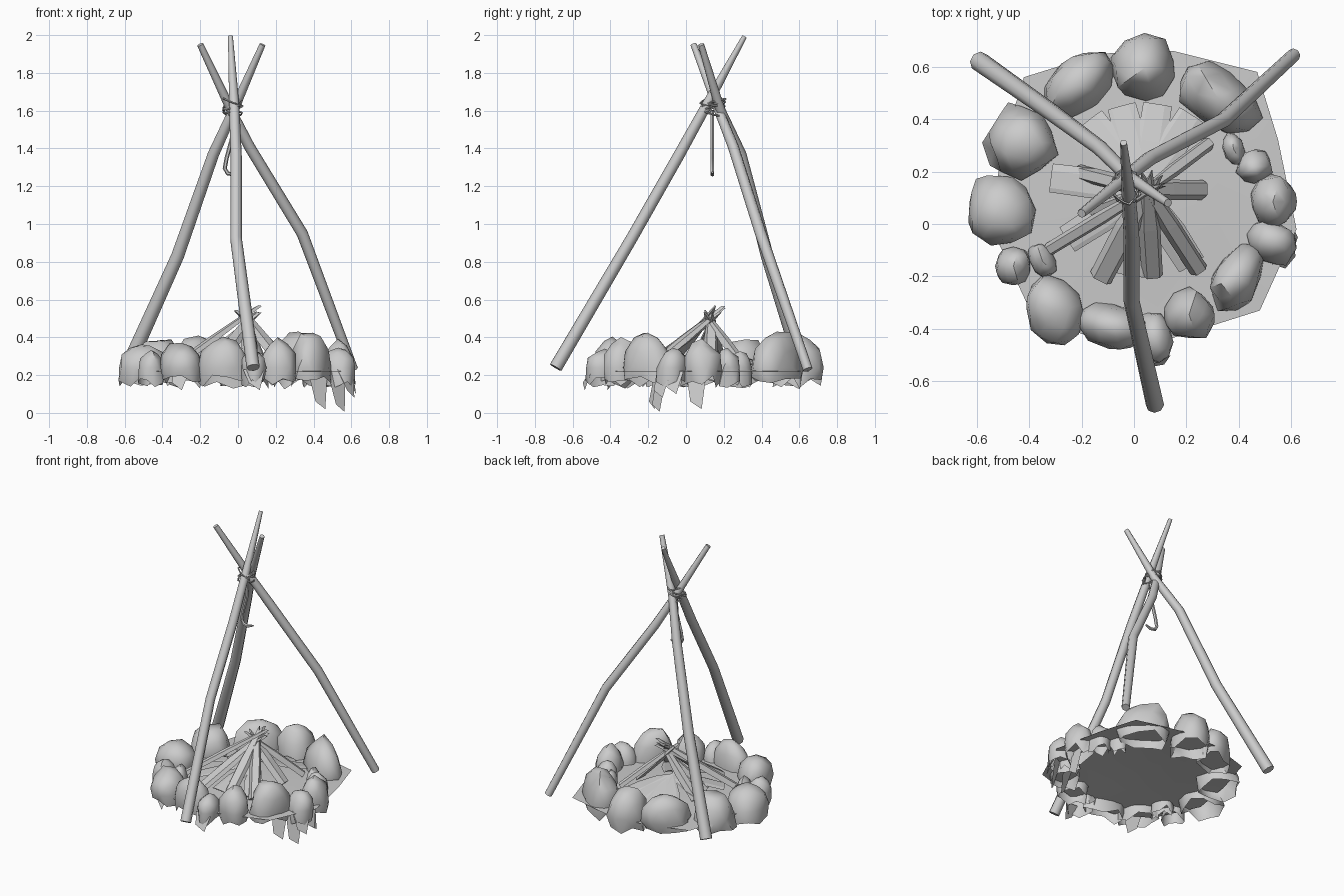
import bpy, bmesh, math, random
from mathutils import Vector, Matrix, noise

random.seed(4)
if "Cube" in bpy.data.objects:
    bpy.data.objects.remove(bpy.data.objects["Cube"])

grey = bpy.data.materials.new("plain_grey")
grey.use_nodes = True
shade = (0.6, 0.6, 0.6, 1)
grey.diffuse_color = shade
grey.node_tree.nodes["Principled BSDF"].inputs["Base Color"].default_value = shade


def finish(bm, name, smooth=None):
    mesh = bpy.data.meshes.new(name)
    bm.to_mesh(mesh)
    bm.free()
    mesh.materials.append(grey)
    obj = bpy.data.objects.new(name, mesh)
    bpy.context.collection.objects.link(obj)
    if smooth:
        bpy.ops.object.select_all(action="DESELECT")
        obj.select_set(True)
        bpy.context.view_layer.objects.active = obj
        bpy.ops.object.shade_smooth_by_angle(angle=math.radians(smooth))


def skin(bm, rings, closed=False):
    """Join section rings with quads and cap open ends."""
    for a, b in zip(rings, rings[1:] + rings[:1] if closed else rings[1:]):
        for k in range(len(a)):
            j = (k + 1) % len(a)
            bm.faces.new((a[k], a[j], b[j], b[k]))
    if not closed:
        bm.faces.new(rings[0])
        bm.faces.new(rings[-1])
    bmesh.ops.recalc_face_normals(bm, faces=bm.faces)


def tube(name, path, radii, sides=8, closed=False):
    """Sweep a round section along a path, with one radius per point."""
    bm = bmesh.new()
    pts = [Vector(p) for p in path]
    n = len(pts)
    rings = []
    for i, p in enumerate(pts):
        if closed:
            d = pts[(i + 1) % n] - pts[i - 1]
        else:
            d = pts[min(i + 1, n - 1)] - pts[max(i - 1, 0)]
        d.normalize()
        ref = Vector((0, 0, 1)) if closed or abs(d.y) > 0.9 else Vector((0, 1, 0))
        u = d.cross(ref).normalized()
        w = d.cross(u)
        angles = [math.tau * k / sides for k in range(sides)]
        rings.append([bm.verts.new(p + radii[i] * (u * math.cos(a) + w * math.sin(a)))
                      for a in angles])
    skin(bm, rings, closed)
    finish(bm, name, 50)


# Tripod poles, slightly bent
tube("front_pole", [(0.08, -0.69, 0.24), (-0.01, -0.29, 0.92), (-0.01, -0.04, 1.36),
                    (-0.02, 0.11, 1.63), (-0.04, 0.31, 1.993)],
     [0.035, 0.031, 0.03, 0.027, 0.013])
tube("left_pole", [(0.61, 0.645, 0.23), (0.34, 0.395, 0.95), (0.06, 0.25, 1.41),
                   (-0.04, 0.17, 1.61), (-0.2, 0.04, 1.95)],
     [0.026, 0.03, 0.029, 0.025, 0.017])
tube("right_pole", [(-0.59, 0.62, 0.23), (-0.32, 0.43, 0.83), (-0.13, 0.29, 1.37),
                    (-0.02, 0.18, 1.61), (0.13, 0.08, 1.95)],
     [0.039, 0.034, 0.03, 0.026, 0.016])

# Rope lashing: uneven tilted loops round the crossing
for i in range(4):
    loop = []
    tilt = random.uniform(-0.4, 0.4)
    lean = random.uniform(-0.4, 0.4)
    for k in range(14):
        a = math.tau * k / 14
        r = random.uniform(0.04, 0.058)
        x, y = r * math.cos(a), r * 1.25 * math.sin(a)
        loop.append((x - 0.03, y + 0.14, 1.59 + 0.02 * i + tilt * x + lean * y))
    tube("rope_loop", loop, [0.005] * 14, 5, closed=True)

# Hanging hook
hook = [(-0.02, 0.14, 1.6), (-0.03, 0.14, 1.46), (-0.06, 0.14, 1.35), (-0.07, 0.14, 1.295),
        (-0.055, 0.14, 1.268), (-0.02, 0.14, 1.262), (0.02, 0.14, 1.275)]
tube("pot_hook", hook, [0.011] * 6 + [0.005], 6)

# Ground sheet with an irregular rim and a slight rise in the middle
rim = [(0.62, -0.02), (0.55, 0.32), (0.47, 0.58), (0.15, 0.66), (-0.13, 0.65), (-0.42, 0.56),
       (-0.5, 0.3), (-0.55, 0.0), (-0.41, -0.3), (-0.2, -0.42), (0.1, -0.45), (0.48, -0.33)]
bm = bmesh.new()
outer = [bm.verts.new((x, y, 0.22)) for x, y in rim]
inner = [bm.verts.new((0.03 + x * 0.5, 0.06 + y * 0.5, 0.23)) for x, y in rim]
hub = bm.verts.new((0.04, 0.13, 0.25))
for i in range(len(rim)):
    j = (i + 1) % len(rim)
    bm.faces.new((outer[i], outer[j], inner[j], inner[i]))
    bm.faces.new((inner[i], inner[j], hub))
finish(bm, "ground", 30)


def log(name, foot, width, head, depth):
    """Split log leaning from the ground to the peak, with a slanted tip."""
    start = Vector((foot[0], foot[1], 0.25))
    end = Vector(head)
    d = end - start
    side = d.cross(Vector((0, 0, 1))).normalized()
    up = side.cross(d).normalized()
    section = ((-1, -0.6), (1, -0.4), (0.7, 0.5), (-0.5, 0.6))
    bm = bmesh.new()
    rings = []
    for p, s, skew in ((start, 1, 0), (start + d * 0.5, 1.05, 0), (end, 0.6, 0.05)):
        rings.append([bm.verts.new(p + side * (a * width * s / 2) + up * (b * depth * s)
                                   + d.normalized() * (skew * a)) for a, b in section])
    skin(bm, rings)
    finish(bm, name)


# Firewood stacked as a cone, tips crossing at the peak
firewood = [(-0.33, -0.1, 0.05), (-0.22, 0.2, 0.06), (-0.19, 0.04, 0.04), (-0.13, -0.21, 0.09),
            (0.07, -0.2, 0.08), (0.25, -0.18, 0.07), (0.27, 0.13, 0.075), (0.29, 0.31, 0.05)]
for x, y, w in firewood:
    peak = Vector((0.05, 0.13, random.uniform(0.5, 0.55)))
    away = (peak - Vector((x, y, peak.z))).normalized()
    log("firewood", (x, y), w, peak + away * 0.035, 0.026)

# Thin bark strips spread on the ground
for a in (60, 82, 104, 125, 172, 215, 262, 300):
    c, s = math.cos(math.radians(a)), math.sin(math.radians(a))
    log("bark_strip", (0.04 + 0.36 * c, 0.13 + 0.33 * s), 0.11,
        (0.04 + 0.04 * c, 0.13 + 0.04 * s, 0.33), 0.005)

# Ring of boulders: x, y, half width, half depth, top, turn
boulders = [(0.04, 0.595, 0.125, 0.125, 0.42, 0), (-0.21, 0.53, 0.16, 0.1, 0.41, 40),
            (-0.43, 0.31, 0.135, 0.135, 0.4, 0), (-0.51, 0.05, 0.13, 0.135, 0.37, 20),
            (-0.46, -0.16, 0.068, 0.075, 0.33, 0), (-0.35, -0.14, 0.045, 0.07, 0.31, 30),
            (-0.3, -0.335, 0.11, 0.135, 0.37, 15), (-0.08, -0.39, 0.14, 0.085, 0.41, -10),
            (0.08, -0.43, 0.065, 0.1, 0.33, 10), (0.21, -0.345, 0.1, 0.1, 0.39, 0),
            (0.395, -0.205, 0.09, 0.145, 0.43, -30), (0.53, -0.07, 0.1, 0.08, 0.34, -30),
            (0.53, 0.085, 0.09, 0.1, 0.38, 0), (0.46, 0.22, 0.068, 0.065, 0.34, 0),
            (0.38, 0.285, 0.04, 0.065, 0.32, 20), (0.32, 0.48, 0.18, 0.11, 0.43, -35)]
for i, (x, y, rx, ry, top, turn) in enumerate(boulders):
    bm = bmesh.new()
    bmesh.ops.create_icosphere(bm, subdivisions=2, radius=1)
    low = [v for v in bm.verts if v.co.z < -0.75]
    bmesh.ops.delete(bm, geom=low, context="VERTS")
    spin = Matrix.Rotation(math.radians(turn), 3, "Z")
    for v in bm.verts:
        p = v.co.copy()
        p *= 1.0 + 0.22 * noise.noise(p * 1.2 + Vector((i * 7.3, i, 0)))
        # Ragged open underside
        if v.is_boundary:
            flare = random.uniform(0.95, 1.25)
            p.x *= flare
            p.y *= flare
            p.z -= random.uniform(-0.1, 0.4)
        height = top - 0.24 if p.z > 0 else 0.12
        v.co = spin @ Vector((p.x * rx, p.y * ry, p.z * height)) + Vector((x, y, 0.24))
    finish(bm, "boulder", 48)

# Broken shards below the rim: position, outward turn, lowest point
shards = [(0.43, -0.15, -60, 0.02), (0.53, -0.13, -50, 0.005), (0.58, -0.12, -40, 0.08),
          (0.09, -0.51, -80, 0.12), (-0.3, -0.38, -120, 0.12), (0.52, 0.06, 5, 0.02),
          (0.59, -0.06, -20, 0.1)]
for x, y, turn, low in shards:
    out = Vector((math.cos(math.radians(turn)), math.sin(math.radians(turn)), 0))
    across = Vector((-out.y, out.x, 0))
    base = Vector((x, y, 0))
    bm = bmesh.new()
    corners = [(-0.06, 0.23, -0.02), (0.05, 0.22, 0), (0.02, low, 0.03), (-0.04, low + 0.04, 0.03)]
    bm.faces.new([bm.verts.new(base + across * a + out * o + Vector((0, 0, z)))
                  for a, z, o in corners])
    finish(bm, "shard")
